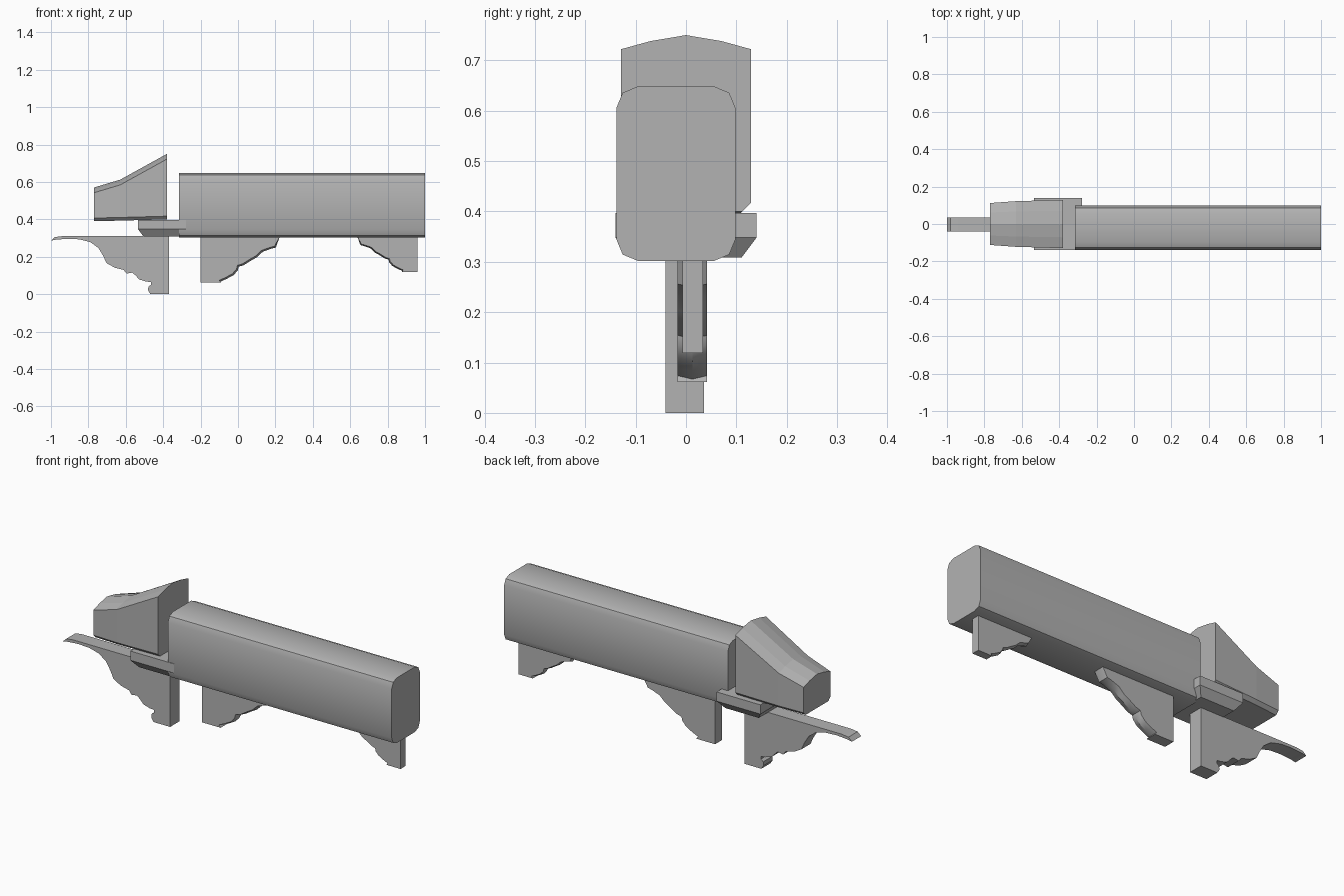
import bpy
import bmesh
import math

default_cube = bpy.data.objects.get("Cube")
if default_cube:
    bpy.data.objects.remove(default_cube, do_unlink=True)

# Single plain grey finish shared by every part
grey = bpy.data.materials.new("plain_grey")
grey.use_nodes = True
grey.diffuse_color = (0.45, 0.45, 0.45, 1)
grey.node_tree.nodes["Principled BSDF"].inputs["Base Color"].default_value = grey.diffuse_color


def finish(name, bm, smooth_angle=None):
    """Turn a bmesh into a named object with the shared finish."""
    bmesh.ops.recalc_face_normals(bm, faces=bm.faces)
    mesh = bpy.data.meshes.new(name)
    bm.to_mesh(mesh)
    bm.free()
    mesh.materials.append(grey)
    obj = bpy.data.objects.new(name, mesh)
    bpy.context.collection.objects.link(obj)
    if smooth_angle:
        bpy.ops.object.select_all(action="DESELECT")
        obj.select_set(True)
        bpy.context.view_layer.objects.active = obj
        bpy.ops.object.shade_smooth_by_angle(angle=math.radians(smooth_angle))
    return obj


def loft(name, rings, smooth_angle=None):
    """Skin closed rings with equal point counts and cap both ends."""
    bm = bmesh.new()
    layers = [[bm.verts.new(point) for point in ring] for ring in rings]
    for low, high in zip(layers, layers[1:]):
        for i in range(len(low)):
            j = (i + 1) % len(low)
            bm.faces.new((low[i], low[j], high[j], high[i]))
    bm.faces.new(layers[0])
    bm.faces.new(layers[-1])
    return finish(name, bm, smooth_angle)


def box(bounds_min, bounds_max):
    bm = bmesh.new()
    bmesh.ops.create_cube(bm, size=1)
    for vert in bm.verts:
        vert.co = [lo + (c + 0.5) * (hi - lo)
                   for c, lo, hi in zip(vert.co, bounds_min, bounds_max)]
    return bm


def bracket(name, profile, y_min, y_max, belly=0.0, fixed=0):
    """Flat bracket; the carved edge can swell slightly at mid thickness."""
    rings = []
    for y, swell in ((y_min, 0), ((y_min + y_max) / 2, belly), (y_max, 0)):
        ring = []
        for i, (x, z) in enumerate(profile):
            s = swell if fixed <= i < len(profile) - 1 else 0
            ring.append((x + s, y, z - abs(s)))
        rings.append(ring)
    return loft(name, rings, 35)


# Long beam with rounded lengthwise edges
beam = box((-0.315, -0.138, 0.302), (1, 0.098, 0.648))
long_edges = [e for e in beam.edges
              if abs(e.verts[0].co.x - e.verts[1].co.x) > 1]
bmesh.ops.bevel(beam, geom=long_edges, offset=0.042, segments=2,
                profile=0.5, affect="EDGES")
finish("beam", beam, 40)

# Wedge head: lofted sections with an arched top and chamfered base
head_rings = []
for x, w, base, top in ((-0.77, 0.112, 0.39, 0.57),
                        (-0.63, 0.122, 0.393, 0.612),
                        (-0.38, 0.129, 0.4, 0.75)):
    half = [(w - 0.017, base), (w, base + 0.017),
            (w, top - 0.028), (w * 0.55, top - 0.012)]
    outline = half + [(0, top)] + [(-y, z) for y, z in reversed(half)]
    head_rings.append([(x, y, z) for y, z in outline])
loft("head", head_rings)

# Joining tray between head and beam, with a tapered underside
tray_rings = []
for z, inset in ((0.308, 0.03), (0.348, 0), (0.397, 0)):
    x_min, x_max, half_y = -0.535 + inset, -0.278 - inset, 0.14 - inset
    tray_rings.append([(x_min, -half_y, z), (x_max, -half_y, z),
                       (x_max, half_y, z), (x_min, half_y, z)])
loft("joining_tray", tray_rings)

# Large scrolled bracket under the head
large_profile = [
    (-1, 0.286), (-0.98, 0.305), (-0.94, 0.31), (-0.37, 0.31), (-0.37, 0),
    (-0.468, 0), (-0.481, 0.02), (-0.479, 0.04), (-0.465, 0.05),
    (-0.465, 0.065), (-0.49, 0.067), (-0.527, 0.078), (-0.548, 0.1),
    (-0.564, 0.115), (-0.596, 0.11), (-0.612, 0.13), (-0.66, 0.142),
    (-0.703, 0.166), (-0.72, 0.203), (-0.746, 0.246), (-0.789, 0.278),
    (-0.848, 0.293), (-0.912, 0.296), (-0.976, 0.291)]
bracket("large_bracket", large_profile, -0.041, 0.036)

# Two stepped brackets under the beam: one design, the second mirrored and smaller
step_profile = [
    (0, 0), (0, -0.243), (0.11, -0.243), (0.1, -0.23), (0.133, -0.215),
    (0.17, -0.195), (0.192, -0.17), (0.197, -0.15), (0.224, -0.142),
    (0.267, -0.115), (0.294, -0.1), (0.326, -0.07), (0.374, -0.053),
    (0.395, -0.048), (0.422, 0)]
for name, start, scale, y_min, y_max in (
        ("middle_bracket", -0.2, 1, -0.017, 0.042),
        ("end_bracket", 0.96, -0.76, -0.007, 0.034)):
    points = [(start + x * scale, 0.304 + z * abs(scale)) for x, z in step_profile]
    bracket(name, points, y_min, y_max, belly=0.007 * scale, fixed=3)
